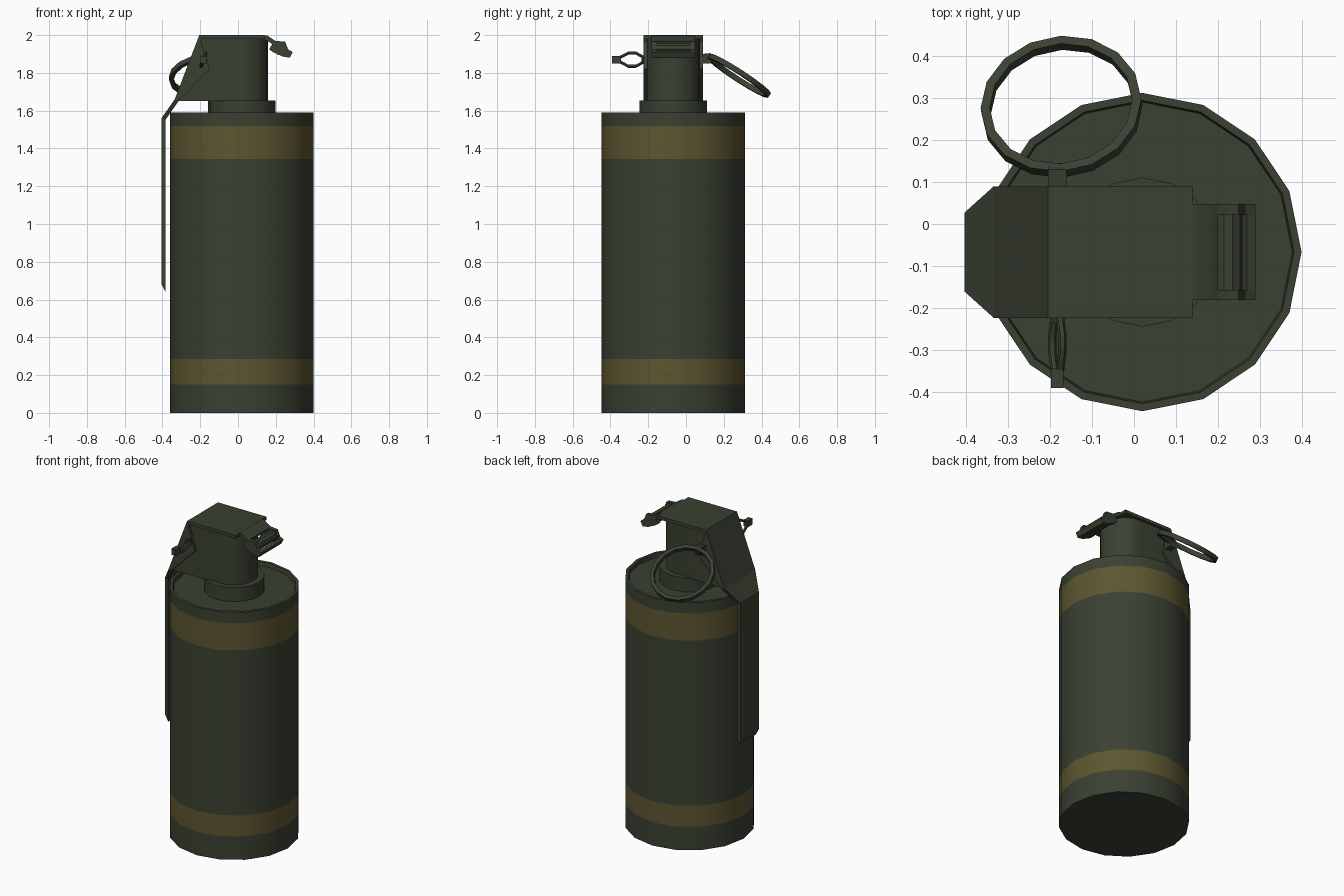
import bpy, bmesh, math
from mathutils import Vector, Matrix

if "Cube" in bpy.data.objects:
    bpy.data.objects.remove(bpy.data.objects["Cube"])

CX, CY = 0.02, -0.067   # axis of the canister


def material(name, rgb):
    m = bpy.data.materials.new(name)
    m.diffuse_color = (*rgb, 1)
    m.use_nodes = True
    m.node_tree.nodes["Principled BSDF"].inputs["Base Color"].default_value = m.diffuse_color
    return m


GREEN = material("dark_olive", (0.042, 0.052, 0.032))
BAND = material("mustard_band", (0.110, 0.092, 0.030))


def finish(name, bm, smooth=True):
    bmesh.ops.recalc_face_normals(bm, faces=bm.faces)
    me = bpy.data.meshes.new(name)
    bm.to_mesh(me)
    bm.free()
    ob = bpy.data.objects.new(name, me)
    bpy.context.collection.objects.link(ob)
    me.materials.append(GREEN)
    if smooth:
        bpy.context.view_layer.objects.active = ob
        ob.select_set(True)
        bpy.ops.object.shade_smooth_by_angle(angle=math.radians(35))
        ob.select_set(False)
    return ob


def skin(name, rings, closed=False, smooth=True):
    """Bridge equal-sized rings of points; cap the ends unless closed."""
    bm = bmesh.new()
    vs = [[bm.verts.new(p) for p in r] for r in rings]
    n = len(vs[0])
    pairs = list(zip(vs, vs[1:])) + ([(vs[-1], vs[0])] if closed else [])
    for a, b in pairs:
        for i in range(n):
            j = (i + 1) % n
            bm.faces.new((a[i], a[j], b[j], b[i]))
    if not closed:
        bm.faces.new(vs[0])
        bm.faces.new(vs[-1])
    return finish(name, bm, smooth)


def lathe(name, profile, sides=16):
    angles = [2 * math.pi * i / sides for i in range(sides)]
    return skin(name, [[(CX + r * math.cos(a), CY + r * math.sin(a), z)
                        for a in angles] for r, z in profile])


def prism(name, outline, y0, y1):
    """Extrude an x-z outline along y."""
    return skin(name, [[(x, y, z) for x, z in outline] for y in (y0, y1)])


def tube(name, path, r, sides=6):
    """Sweep along a path lying mostly in the y direction."""
    rings = []
    for x, y, z in path:
        rings.append([(x + r * math.cos(2 * math.pi * k / sides), y,
                       z + r * math.sin(2 * math.pi * k / sides)) for k in range(sides)])
    return skin(name, rings)


# Canister with recessed top and two painted bands
body = lathe("canister", [(0.38, 0), (0.38, 0.15), (0.38, 0.285), (0.38, 1.345),
                          (0.38, 1.52), (0.38, 1.59), (0.362, 1.59), (0.358, 1.565)])
body.data.materials.append(BAND)
for f in body.data.polygons:
    if 0.15 < f.center.z < 0.285 or 1.345 < f.center.z < 1.52:
        f.material_index = 1

# Collar
lathe("collar", [(0.178, 1.56), (0.178, 1.655)])

# Fuze housing: rounded on the right, sloped off on the left under the lever
arc = [math.radians(a) for a in range(-90, 91, 15)]
rings = []
for z, left in ((1.65, -0.315), (1.99, -0.195)):
    rings.append([(CX + 0.138 * math.cos(a), CY + 0.14 * math.sin(a), z) for a in arc]
                 + [(left, CY + 0.14, z), (left, CY - 0.14, z)])
skin("fuze_housing", rings)

# Safety lever: bent strip that narrows over the shoulder
W, N, T = 0.157, 0.094, 0.022
path = [  # outer x, z, inner x, z, half width
    (0.14, 2.0, 0.14, 1.98, W), (-0.205, 2.0, -0.19, 1.98, W),
    (-0.335, 1.66, -0.315, 1.65, W), (-0.405, 1.56, -0.383, 1.553, N),
    (-0.405, 0.68, -0.383, 0.64, N)]
skin("safety_lever", [[(xo, CY - w, zo), (xo, CY + w, zo), (xi, CY + w, zi), (xi, CY - w, zi)]
                      for xo, zo, xi, zi, w in path], smooth=False)

# Triangular lever flanges
for s, side in ((-1, "front"), (1, "back")):
    prism("lever_flange_" + side, [(-0.205, 2.0), (-0.15, 1.82), (-0.318, 1.65), (-0.335, 1.66)],
          CY + s * 0.139, CY + s * W)

# Hinge: tongue, two ears, roller and end bar
prism("hinge_tongue", [(0.13, 2.0), (0.155, 1.998), (0.2, 1.968), (0.19, 1.95), (0.13, 1.98)],
      CY - 0.115, CY + 0.115)
ear = [(0.15, 1.998), (0.19, 1.97), (0.25, 1.965), (0.265, 1.925), (0.29, 1.91),
       (0.275, 1.88), (0.235, 1.887), (0.185, 1.91), (0.165, 1.925), (0.18, 1.95)]
for s, side in ((-1, "front"), (1, "back")):
    prism("hinge_ear_" + side, ear, CY + s * 0.09, CY + s * 0.115)
tube("hinge_roller", [(0.225, CY - 0.095, 1.926), (0.225, CY + 0.095, 1.926)], 0.034, 10)
prism("hinge_end_bar", [(0.27, 1.918), (0.29, 1.91), (0.275, 1.88), (0.255, 1.885)],
      CY - 0.115, CY + 0.115)

# Cotter pin: shaft through the lever, splayed legs, clipped end and eye
PX, PZ = -0.183, 1.87
tube("pin_shaft", [(PX, -0.235, PZ), (PX, 0.11, PZ)], 0.016)
for s, side in ((1, "upper"), (-1, "lower")):
    tube("pin_leg_" + side, [(PX + s * 0.006, -0.22, PZ + s * 0.01),
                             (PX + s * 0.012, -0.265, PZ + s * 0.035),
                             (PX + s * 0.012, -0.305, PZ + s * 0.035),
                             (PX + s * 0.006, -0.352, PZ + s * 0.01)], 0.01)
prism("pin_end", [(PX - 0.015, PZ - 0.02), (PX + 0.015, PZ - 0.02),
                  (PX + 0.015, PZ + 0.02), (PX - 0.015, PZ + 0.02)], -0.392, -0.345)
skin("pin_eye", [[(x, 0.085, 1.90), (x, 0.13, 1.905), (x, 0.146, 1.88),
                  (x, 0.13, 1.85), (x, 0.085, 1.85)] for x in (PX - 0.022, PX + 0.022)])

# Pull ring: two overlapping turns of wire hanging from the eye
rot = Matrix.Rotation(math.radians(-33), 3, 'X') @ Matrix.Rotation(math.radians(-6), 3, 'Y')
centre = Vector((-0.173, 0.28, 1.785))
rings = []
for i in range(16):
    a = 2 * math.pi * i / 16
    d = Vector((math.cos(a), math.sin(a), 0))
    rings.append([centre + rot @ (d * (0.182 + 0.011 * c) + Vector((0, 0, 0.014 * h)))
                  for c, h in ((-1, -1), (1, -1), (1, 1), (-1, 1))])
skin("pull_ring", rings, closed=True)
